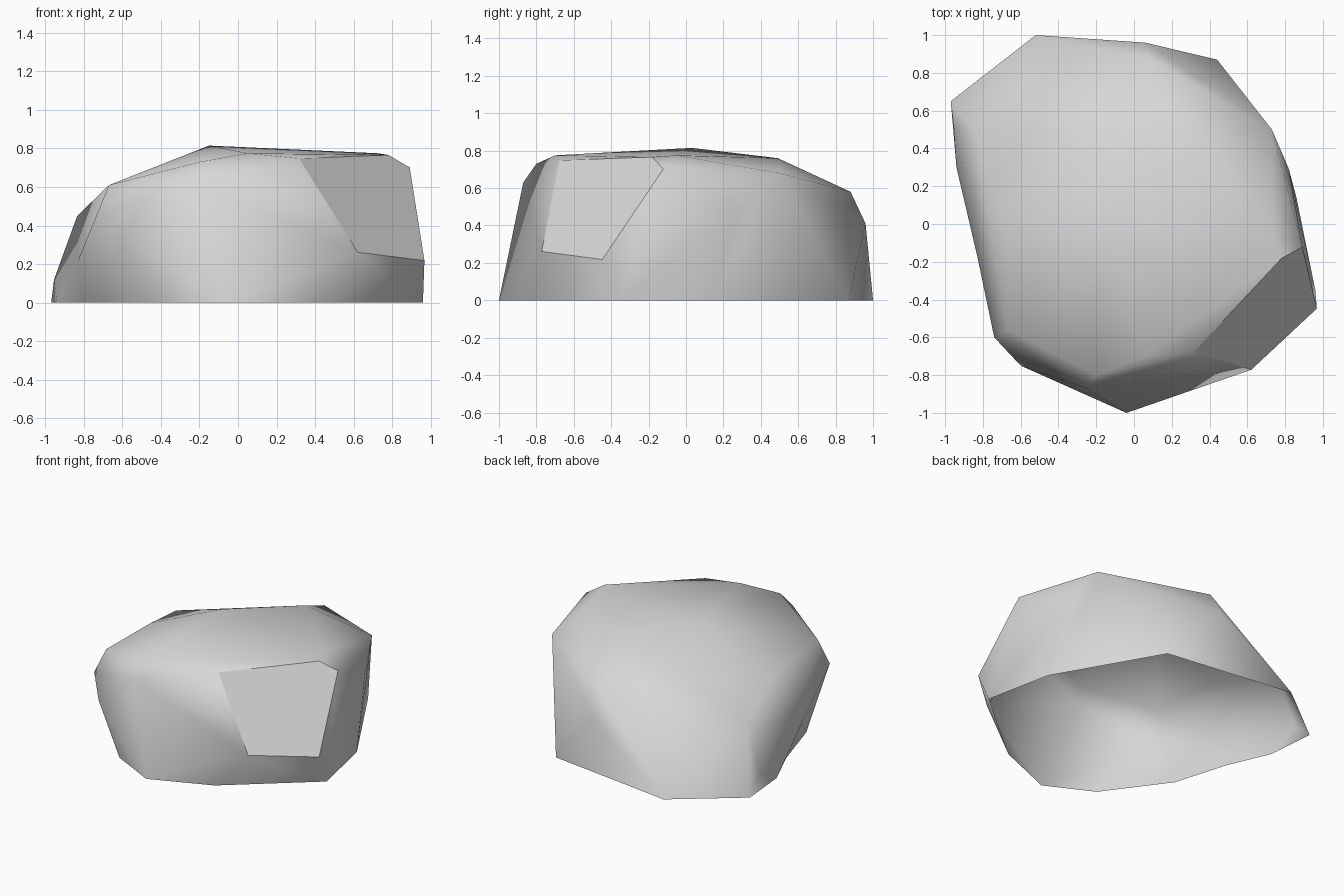
import bpy
import bmesh
from mathutils import Vector

cube = bpy.data.objects.get("Cube")
if cube:
    bpy.data.objects.remove(cube, do_unlink=True)

# One plain stone colour
stone = bpy.data.materials.new("light_grey_stone")
stone.use_nodes = True
grey = (0.68, 0.68, 0.68, 1)
stone.diffuse_color = grey
stone.node_tree.nodes["Principled BSDF"].inputs["Base Color"].default_value = grey

# Ground outline
base = [(.96, -.35), (.86, .14), (.44, .87), (-.52, 1), (-.97, .65), (-.94, .3),
        (-.69, -.4), (-.375, -.83), (-.04, -1), (.39, -.825)]
# Bulges of the walls and shoulders
walls = [(-.6, -.75, .33), (-.74, -.6, .44), (-.67, -.56, .61), (-.835, .48, .45),
         (-.955, .52, .12), (-.7, 0, .58), (-.25, -.87, .63),
         (.08, .88, .58), (.06, .96, .41), (.73, .5, .68), (.82, .29, .5)]
# Crown
crown = [(-.2, -.8, .73), (.05, -.7, .775), (-.15, .03, .815), (.2, .49, .76), (.73, -.05, .775)]
# Corners of the flat chipped face
chip = [(.32, -.68, .75), (.78, -.18, .765), (.89, -.12, .7), (.97, -.45, .22), (.62, -.77, .26)]
# Hollow in the right wall, pressed inward after wrapping
hollow = [(-.83, -.17, .22), (-.81, 0, 0)]
press = Vector((.05, 0, 0))

# Press the chip corners onto one plane
corners = [Vector(p) for p in chip]
normal = (corners[3] - corners[0]).cross(corners[2] - corners[4]).normalized()
depth = sum(normal.dot(p) for p in corners) / len(corners)
corners = [p + normal * (depth - normal.dot(p)) for p in corners]

# Wrap all the points in one shell
bm = bmesh.new()
for p in [(x, y, 0) for x, y in base] + walls + crown + corners:
    bm.verts.new(p)
pressed = [bm.verts.new(Vector(p) - press) for p in hollow]
bmesh.ops.convex_hull(bm, input=bm.verts[:])
for v in pressed:
    v.co += press
loose = [v for v in bm.verts if not v.link_faces]
bmesh.ops.delete(bm, geom=loose, context='VERTS')
bmesh.ops.recalc_face_normals(bm, faces=bm.faces[:])

# The underside is open
under = [f for f in bm.faces if all(v.co.z < .001 for v in f.verts)]
bmesh.ops.delete(bm, geom=under, context='FACES')

# Smooth stone, with one crisp flat chip
for f in bm.faces:
    f.smooth = True
flat = [f for f in bm.faces if all(abs(normal.dot(v.co) - depth) < .002 for v in f.verts)]
for f in flat:
    f.smooth = False
    for e in f.edges:
        e.smooth = False
inner = [e for e in bm.edges if len(e.link_faces) == 2 and all(f in flat for f in e.link_faces)]
bmesh.ops.dissolve_edges(bm, edges=inner, use_verts=False)

mesh = bpy.data.meshes.new("boulder")
bm.to_mesh(mesh)
bm.free()
mesh.materials.append(stone)
boulder = bpy.data.objects.new("boulder", mesh)
bpy.context.collection.objects.link(boulder)
